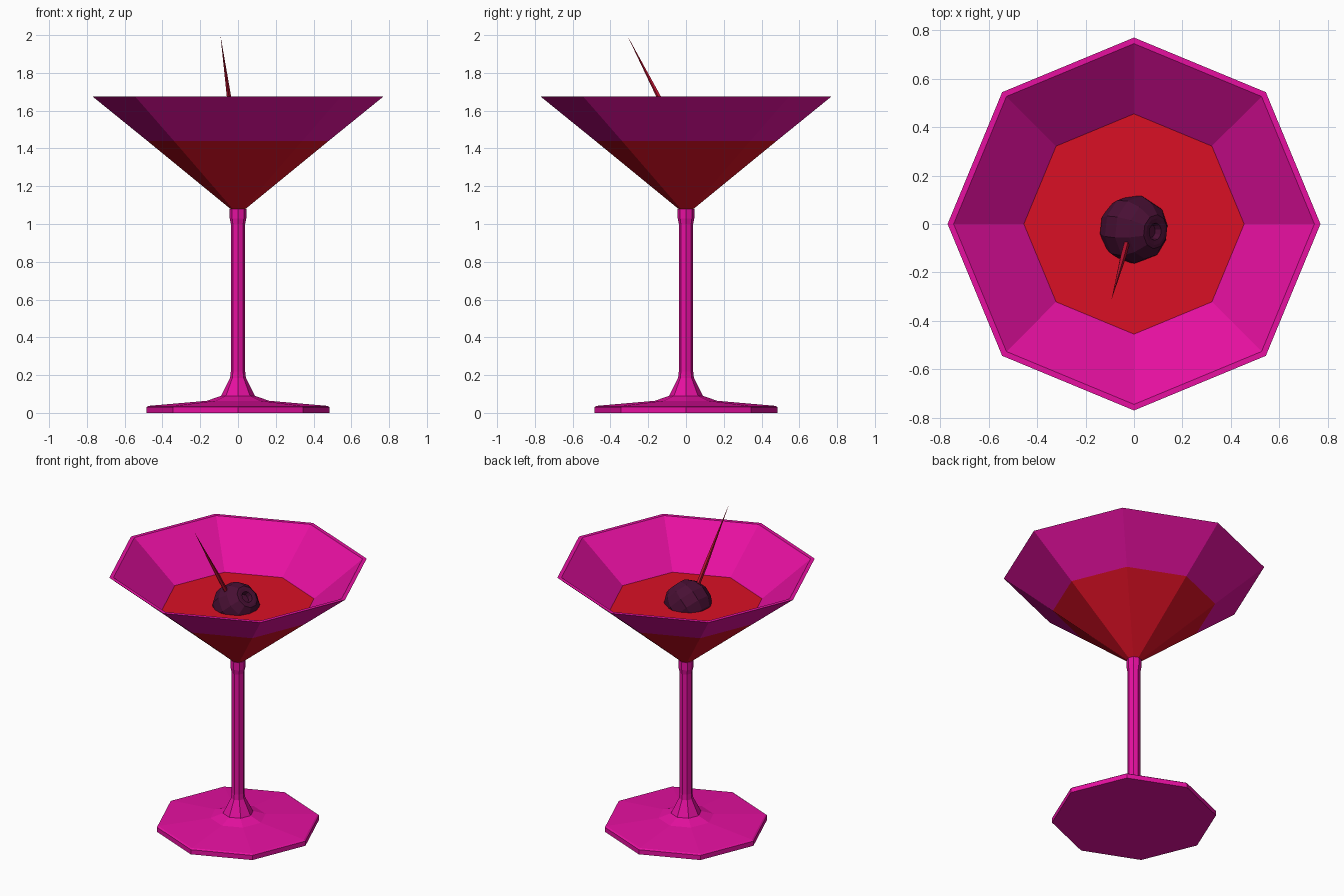
import bpy, bmesh, math
from mathutils import Vector

cube = bpy.data.objects.get("Cube")
if cube:
    bpy.data.objects.remove(cube, do_unlink=True)


def material(name, rgb):
    m = bpy.data.materials.new(name)
    m.use_nodes = True
    m.diffuse_color = (*rgb, 1)
    m.node_tree.nodes["Principled BSDF"].inputs["Base Color"].default_value = (*rgb, 1)
    return m


magenta = material("magenta_glass", (0.79, 0.005, 0.35))
red = material("red_drink", (0.70, 0.005, 0.018))
purple = material("dark_purple", (0.065, 0.005, 0.034))
crimson = material("crimson_pick", (0.5, 0.006, 0.03))


def lathe(name, profile, mat, sides=8, closed=False):
    """Spin (radius, height) points around z; zero radius makes a pole."""
    bm = bmesh.new()
    rings = []
    for r, z in profile:
        count = sides if r > 0 else 1
        rings.append([bm.verts.new((r * math.cos(math.tau * i / sides),
                                    r * math.sin(math.tau * i / sides), z))
                      for i in range(count)])
    pairs = list(zip(rings, rings[1:]))
    if closed:
        pairs.append((rings[-1], rings[0]))
    for a, b in pairs:
        for i in range(sides):
            j = (i + 1) % sides
            corners = [a[i % len(a)], a[j % len(a)], b[j % len(b)], b[i % len(b)]]
            bm.faces.new(list(dict.fromkeys(corners)))
    bmesh.ops.recalc_face_normals(bm, faces=bm.faces)
    mesh = bpy.data.meshes.new(name)
    bm.to_mesh(mesh)
    bm.free()
    mesh.materials.append(mat)
    ob = bpy.data.objects.new(name, mesh)
    bpy.context.collection.objects.link(ob)
    return ob


def aim(ob, location, direction):
    ob.location = location
    ob.rotation_mode = 'QUATERNION'
    ob.rotation_quaternion = Vector(direction).to_track_quat('Z', 'Y')


# Foot, flare and stem in one turned piece
lathe("foot_and_stem", [
    (0, 0), (0.485, 0), (0.485, 0.03), (0.475, 0.037), (0.165, 0.064),
    (0.09, 0.09), (0.042, 0.185), (0.038, 0.22), (0.038, 1.0),
    (0.044, 1.03), (0.044, 1.08), (0, 1.08)], magenta)

# Upper glass wall with a thin rim
lathe("glass_bowl", [(0.48, 1.44), (0.77, 1.675), (0.745, 1.675), (0.455, 1.44)],
      magenta, closed=True)

# Drink filling the lower cone
lathe("drink", [(0, 1.08), (0.04, 1.08), (0.48, 1.44), (0, 1.44)], red)

# Olive: faceted ball with a recessed hole on its tilted end
R = 0.142
angles = [math.radians(a) for a in (155, 130, 105, 80, 55, 30)]
ball = [(0, -R)] + [(R * math.sin(a), R * math.cos(a)) for a in angles]
hole = [(0.056, 0.124), (0.036, 0.122), (0.028, 0.095), (0, 0.095)]
olive = lathe("olive", ball + hole, purple, sides=10)
aim(olive, (0.0, -0.022, 1.44), (0.72, -0.08, 0.69))

# Cocktail pick, pointed at both ends
tip, end = Vector((-0.093, -0.312, 2.0)), Vector((0.015, 0.09, 1.22))
length = (tip - end).length
pick = lathe("cocktail_pick", [(0, 0), (0.012, 0.3 * length), (0.013, 0.55 * length),
                               (0, length)], crimson, sides=5)
aim(pick, end, tip - end)
